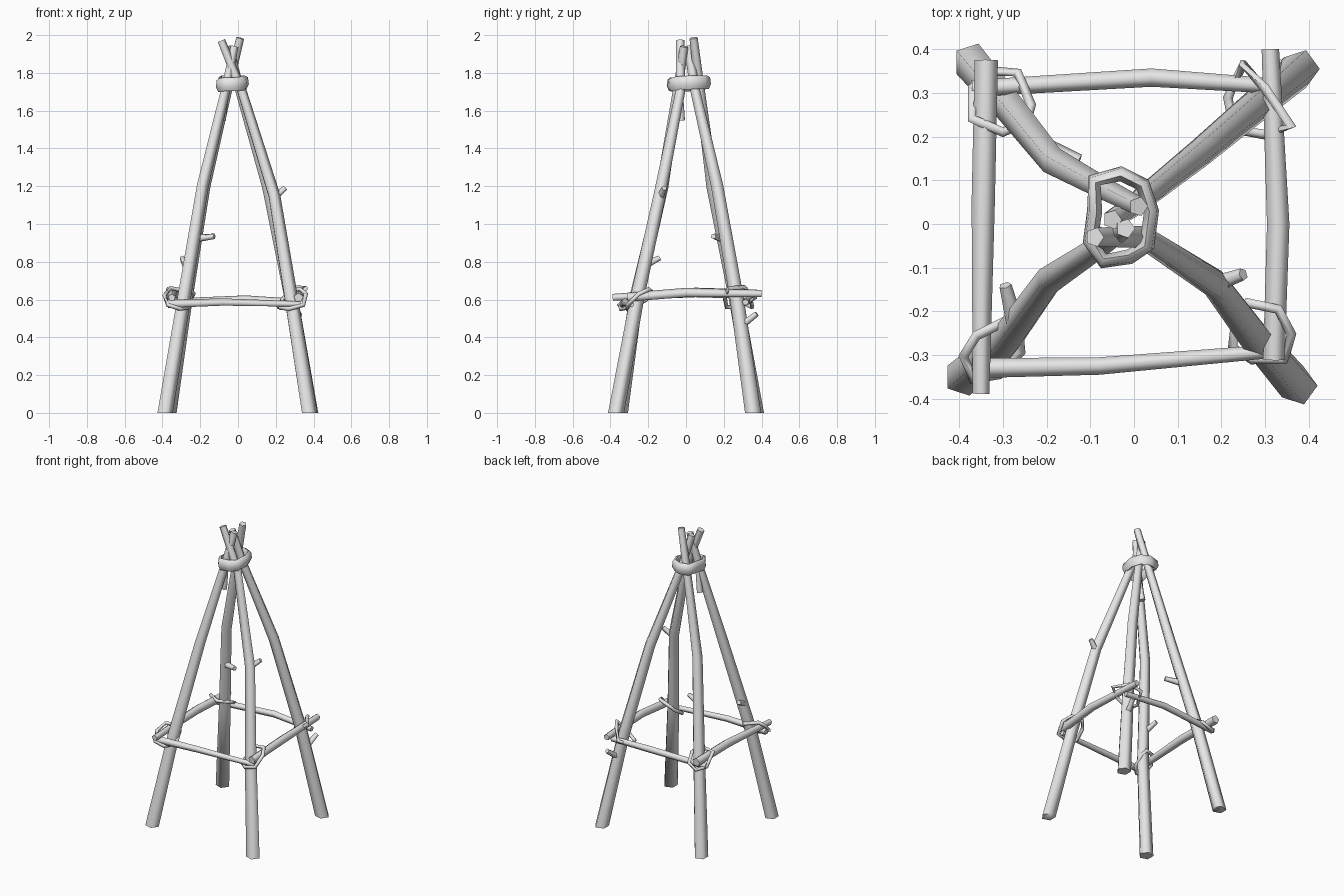
import bpy, bmesh, math
from mathutils import Vector

cube = bpy.data.objects.get("Cube")
if cube:
    bpy.data.objects.remove(cube, do_unlink=True)

# One plain grey for everything
grey = bpy.data.materials.new("plain_grey")
grey.use_nodes = True
COLOR = (0.8, 0.8, 0.8, 1)
grey.diffuse_color = COLOR
grey.node_tree.nodes["Principled BSDF"].inputs["Base Color"].default_value = COLOR


def tube(name, points, radii, sides=5, closed=False, ref=(0, 0, 1), stretch=1.0, flat_start=False):
    """Sweep a polygon along points; stretch widens it along ref."""
    pts = [Vector(p) for p in points]
    n = len(pts)
    if not isinstance(radii, (list, tuple)):
        radii = [radii] * n
    bm = bmesh.new()
    rings = []
    for i, p in enumerate(pts):
        before = pts[i - 1] if (closed or i) else p
        after = pts[(i + 1) % n] if (closed or i < n - 1) else p
        t = (after - before).normalized()
        if flat_start and i == 0:
            t = Vector((0, 0, 1))
        u = t.cross(Vector(ref)).normalized()
        v = u.cross(t).normalized()
        ring = []
        for k in range(sides):
            a = math.tau * (k + 0.25) / sides
            offset = u * math.cos(a) + v * math.sin(a) * stretch
            ring.append(bm.verts.new(p + offset * radii[i]))
        rings.append(ring)
    for i in range(n if closed else n - 1):
        a, b = rings[i], rings[(i + 1) % n]
        for k in range(sides):
            j = (k + 1) % sides
            bm.faces.new((a[k], a[j], b[j], b[k]))
    if not closed:
        bm.faces.new(rings[0][::-1])
        bm.faces.new(rings[-1])
    bmesh.ops.recalc_face_normals(bm, faces=bm.faces)
    mesh = bpy.data.meshes.new(name)
    bm.to_mesh(mesh)
    bm.free()
    mesh.materials.append(grey)
    obj = bpy.data.objects.new(name, mesh)
    bpy.context.collection.objects.link(obj)
    bpy.ops.object.select_all(action='DESELECT')
    obj.select_set(True)
    bpy.context.view_layer.objects.active = obj
    bpy.ops.object.shade_smooth_by_angle(angle=math.radians(78))
    return obj


# Four bent poles, crossing just above the top binding
legs = {
    "front_left_leg": [(.375, -.37, 0), (.28, -.26, .6), (.19, -.14, 1.15), (.02, -.03, 1.7), (-.09, -.03, 1.97)],
    "back_left_leg": [(.38, .355, 0), (.28, .27, .6), (.155, .165, 1.2), (.01, .05, 1.7), (-.05, .01, 1.94)],
    "back_right_leg": [(-.37, .37, 0), (-.28, .265, .6), (-.18, .14, 1.2), (-.06, .075, 1.7), (.01, .04, 1.985)],
    "front_right_leg": [(-.39, -.35, 0), (-.29, -.265, .6), (-.19, -.125, 1.2), (-.07, -.045, 1.7), (-.02, -.01, 1.94)],
}
for name, path in legs.items():
    tube(name, path, [.045, .039, .034, .027, .023], ref=(1, 0, 0), flat_start=True)

# Crossbars lashed around the legs
bars = {
    "front_bar": ([(-.37, -.33, .575), (-.08, -.325, .585), (.33, -.29, .575)], [.024, .021, .016]),
    "back_bar": ([(-.37, .31, .585), (.04, .335, .6), (.33, .315, .585)], [.02, .022, .018]),
    "right_bar": ([(-.35, -.388, .61), (-.345, .05, .635), (-.338, .375, .625)], [.02, .028, .028]),
    "left_bar": ([(.32, -.31, .61), (.33, 0, .635), (.312, .4, .63)], [.026, .027, .021]),
}
for name, (path, radii) in bars.items():
    tube(name, path, radii)

# Loose rope loops at the corners
loops = {
    "back_left_rope": [(.25, .365, .61), (.215, .29, .56), (.23, .215, .56), (.3, .205, .61), (.36, .225, .66), (.3, .31, .665)],
    "front_left_rope": [(.26, -.18, .64), (.33, -.195, .655), (.36, -.25, .63), (.345, -.31, .57), (.27, -.31, .55), (.225, -.28, .555), (.235, -.21, .6)],
    "front_right_rope": [(-.28, -.215, .645), (-.36, -.255, .66), (-.39, -.3, .62), (-.37, -.355, .57), (-.31, -.345, .55), (-.258, -.29, .56), (-.265, -.24, .62)],
    "back_right_rope": [(-.37, .24, .655), (-.3, .21, .645), (-.245, .235, .645), (-.235, .27, .63), (-.265, .345, .59), (-.32, .35, .56), (-.37, .31, .58)],
}
for name, path in loops.items():
    tube(name, path, .012, closed=True)

# Thick binding near the top
binding = [(-.09, .1, 1.75), (-.03, .115, 1.75), (.02, .09, 1.75), (.04, .03, 1.75),
           (.03, -.05, 1.745), (-.01, -.075, 1.74), (-.07, -.085, 1.74), (-.1, -.04, 1.735), (-.09, .03, 1.74)]
tube("top_binding", binding, .018, sides=6, closed=True, stretch=2.1)

# Short broken twigs
twigs = {
    "front_left_twig": [(.18, -.14, 1.13), (.25, -.115, 1.19)],
    "back_right_twig": [(-.21, .18, .925), (-.125, .145, .935)],
    "front_right_twig": [(-.275, -.22, .78), (-.295, -.14, .82)],
    "back_left_twig": [(.3, .29, .46), (.325, .375, .525)],
    "upper_twig": [(-.085, -.025, 1.55), (-.065, -.03, 1.69)],
}
for name, path in twigs.items():
    tube(name, path, [.021, .015], ref=(.3, -.8, .5))
